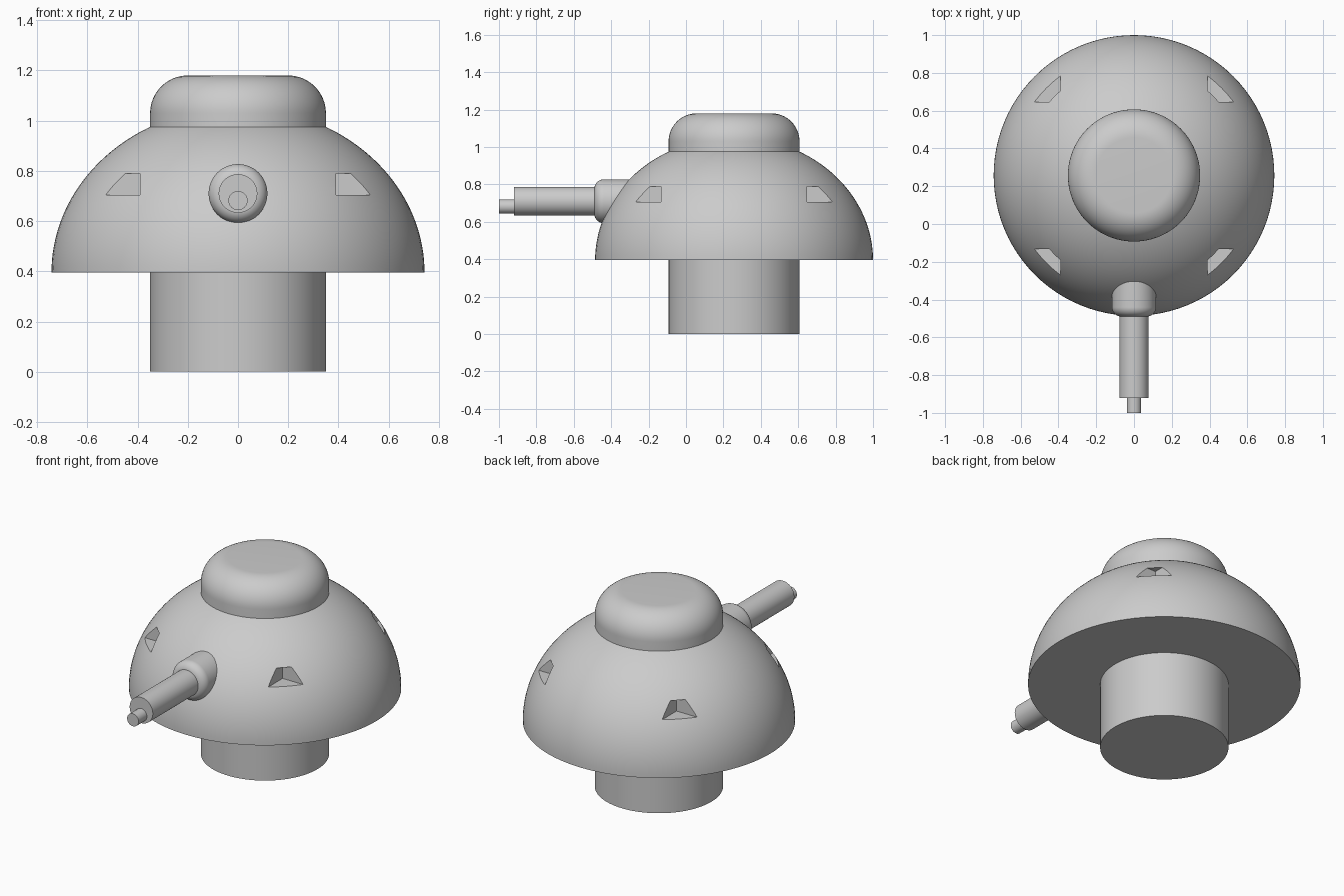
import bpy, math
from mathutils import Matrix, Vector

cube = bpy.data.objects.get("Cube")
if cube:
    bpy.data.objects.remove(cube, do_unlink=True)

grey = bpy.data.materials.new("plain grey")
grey.use_nodes = True
grey.diffuse_color = (0.6, 0.6, 0.6, 1)
grey.node_tree.nodes["Principled BSDF"].inputs["Base Color"].default_value = (0.6, 0.6, 0.6, 1)

AXIS_Y = 0.257  # the body stands behind the middle, the barrel reaches forward
SEGMENTS = 96


def arc(r, z, a, b, steps=16):
    """Quarter ellipse from the side (a out) to the top (b up) around (r, z)."""
    angles = [math.pi / 2 * i / steps for i in range(steps + 1)]
    return [(r + a * math.cos(t), z + b * math.sin(t)) for t in angles]


def smooth(obj):
    bpy.ops.object.select_all(action="DESELECT")
    obj.select_set(True)
    bpy.context.view_layer.objects.active = obj
    bpy.ops.object.shade_smooth_by_angle(angle=math.radians(30))


def lathe(name, profile, matrix):
    """Closed solid turned from (radius, height) points, bottom to top."""
    verts, faces = [], []
    for r, z in profile:
        for s in range(SEGMENTS):
            a = 2 * math.pi * s / SEGMENTS
            verts.append((r * math.cos(a), r * math.sin(a), z))
    for k in range(len(profile) - 1):
        for s in range(SEGMENTS):
            n = (s + 1) % SEGMENTS
            low, high = k * SEGMENTS, (k + 1) * SEGMENTS
            faces.append((low + s, low + n, high + n, high + s))
    last = (len(profile) - 1) * SEGMENTS
    faces.append(tuple(reversed(range(SEGMENTS))))
    faces.append(tuple(range(last, last + SEGMENTS)))
    mesh = bpy.data.meshes.new(name)
    mesh.from_pydata(verts, [], faces)
    mesh.transform(matrix)
    mesh.materials.append(grey)
    obj = bpy.data.objects.new(name, mesh)
    bpy.context.collection.objects.link(obj)
    return obj


def upright():
    return Matrix.Translation((0, AXIS_Y, 0))


def forward(z):
    """Turns a profile so that its height runs towards the front."""
    return Matrix.Translation((0, 0, z)) @ Matrix.Rotation(math.pi / 2, 4, "X")


# Stem and rounded top cap
smooth(lathe("stem", [(0.35, 0), (0.35, 0.4)], upright()))
smooth(lathe("cap", [(0.35, 0.9)] + arc(0.2, 1.03, 0.15, 0.15), upright()))

# Dome, stopping short of its pole inside the cap
dome = lathe("dome", arc(0, 0.395, 0.743, 0.658, 40)[:-1], upright())

# Four corner notches cut into the dome
for sx in (-1, 1):
    for sy in (-1, 1):
        low, high, width = 0.705, 0.79, 0.4
        middle = 0.39 + width / 2
        bpy.ops.mesh.primitive_cube_add(
            size=1, location=(sx * middle, AXIS_Y + sy * middle, (low + high) / 2))
        cutter = bpy.context.object
        cutter.name = "notch_cutter"
        cutter.scale = Vector((width, width, high - low))
        cutter.hide_render = True
        cutter.data.materials.append(grey)
        bpy.context.view_layer.update()
        cut = dome.modifiers.new("notch", "BOOLEAN")
        cut.operation = "DIFFERENCE"
        cut.solver = "EXACT"
        cut.object = cutter
        bpy.context.view_layer.objects.active = dome
        bpy.ops.object.modifier_apply(modifier=cut.name)
        bpy.data.objects.remove(cutter, do_unlink=True)
smooth(dome)

# Barrel with its rounded mount and a low-set tip
smooth(lathe("barrel_mount", [(0.117, 0.2)] + arc(0.067, 0.44, 0.05, 0.05), forward(0.71)))
smooth(lathe("barrel", [(0.077, 0.4), (0.077, 0.92)], forward(0.71)))
smooth(lathe("barrel_tip", [(0.038, 0.9), (0.038, 1)], forward(0.682)))
